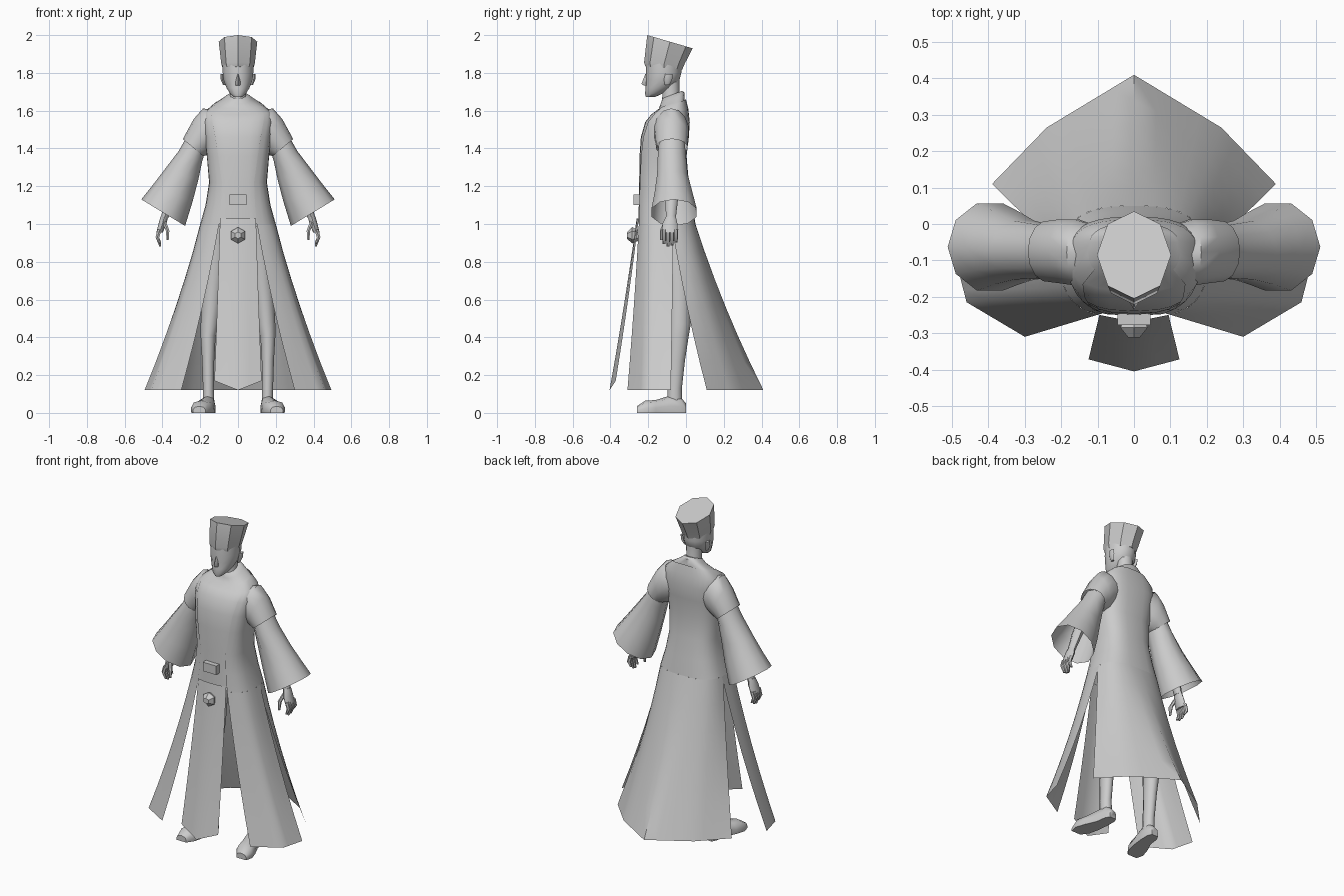
import bpy, math
from mathutils import Vector

cube = bpy.data.objects.get("Cube")
if cube:
    bpy.data.objects.remove(cube)

grey = bpy.data.materials.new("plain grey")
grey.use_nodes = True
COLOUR = (0.6, 0.6, 0.6, 1)
grey.diffuse_color = COLOUR
grey.node_tree.nodes["Principled BSDF"].inputs["Base Color"].default_value = COLOUR


def skin(name, rows, closed=True, caps=(False, False), angle=50):
    """Bridge equal-length rows of points into one smooth surface."""
    n = len(rows[0])
    faces = []
    for r in range(len(rows) - 1):
        for i in range(n if closed else n - 1):
            j = (i + 1) % n
            faces.append((r * n + i, r * n + j, (r + 1) * n + j, (r + 1) * n + i))
    if caps[0]:
        faces.append(tuple(reversed(range(n))))
    if caps[1]:
        faces.append(tuple(range((len(rows) - 1) * n, len(rows) * n)))
    mesh = bpy.data.meshes.new(name)
    mesh.from_pydata([p for row in rows for p in row], [], faces)
    mesh.materials.append(grey)
    ob = bpy.data.objects.new(name, mesh)
    bpy.context.collection.objects.link(ob)
    bpy.ops.object.select_all(action='DESELECT')
    ob.select_set(True)
    bpy.context.view_layer.objects.active = ob
    bpy.ops.object.mode_set(mode='EDIT')
    bpy.ops.mesh.select_all(action='SELECT')
    bpy.ops.mesh.normals_make_consistent(inside=False)
    bpy.ops.object.mode_set(mode='OBJECT')
    bpy.ops.object.shade_smooth_by_angle(angle=math.radians(angle))
    return ob


def arc(z, rx, yf, yb, start=0, end=360, n=16, p=1.0, tilt=0, cx=0):
    """Squared oval in plan; angle 0 is the front, 90 the model's left."""
    cy, pts = (yf + yb) / 2, []
    for i in range(n):
        a = math.radians(start + (end - start) * i / (n if end - start == 360 else n - 1))
        s, c = math.sin(a), math.cos(a)
        pts.append((cx + rx * math.copysign(abs(s) ** p, s),
                    cy - (yb - yf) / 2 * math.copysign(abs(c) ** p, c), z - tilt * c))
    return pts


def resample(points, n):
    pts, out = [Vector(p) for p in points], []
    for i in range(n):
        t = i / (n - 1) * (len(pts) - 1)
        k = min(int(t), len(pts) - 2)
        out.append(pts[k].lerp(pts[k + 1], t - k))
    return out


def panel(name, top, bottom, bow=0.0, steps=6):
    """Hanging cloth between two edges, bowed slightly inward."""
    top, bottom = [Vector(p) for p in top], resample(bottom, len(top))
    rows = []
    for k in range(steps + 1):
        t = k / steps
        u = t - bow * t * (1 - t)
        rows.append([Vector((*a.lerp(b, u).xy, a.z + (b.z - a.z) * t))
                     for a, b in zip(top, bottom)])
    return skin(name, rows, closed=False)


def tube(name, rings, side=1, n=10, caps=(False, False), angle=50):
    """Rings as inner x,z, outer x,z, then middle and half depth in y."""
    rows = []
    for xi, zi, xo, zo, y, ry in rings:
        row = []
        for i in range(n):
            a = math.tau * i / n
            c = (1 + math.cos(a)) / 2
            row.append((side * (xi + (xo - xi) * c), y + ry * math.sin(a), zi + (zo - zi) * c))
        rows.append(row)
    return skin(name, rows, caps=caps, angle=angle)


def limb(name, path, side=1, n=8):
    """Near-vertical limb through (x, y, z, rx, ry)."""
    rows = [arc(z, rx, y - ry, y + ry, n=n, cx=side * x) for x, y, z, rx, ry in path]
    return skin(name, rows, caps=(True, True))


# Robe: closed inner layer and open coat sharing one set of sections
SQ = 0.72
body = [  # z, half width, front y, back y, half opening, tilt
    (1.00, .200, -.258, .050, .100, 0),
    (1.10, .172, -.256, .035, .090, 0),
    (1.22, .153, -.254, .015, .085, 0),
    (1.36, .165, -.252, .003, .105, 0),
    (1.46, .175, -.245, .015, .120, 0),
    (1.54, .185, -.222, .020, .135, 0),
    (1.595, .175, -.190, .012, .140, .015),
    (1.635, .125, -.150, .000, .108, .025)]
inner = [arc(z, rx * .97, yf + .006, yb - .008, n=24, p=SQ, tilt=t)
         for z, rx, yf, yb, _, t in body]
inner.append(arc(1.665, .07, -.135, -.008, n=24, p=.85, tilt=.03))
inner.append(arc(1.685, .048, -.125, -.02, n=24, tilt=.02))
skin("inner_robe", inner, caps=(False, True))

coat = []
for z, rx, yf, yb, xe, t in body:
    a0 = math.degrees(math.asin((xe / rx) ** (1 / SQ)))
    coat.append(arc(z, rx, yf, yb, a0, 360 - a0, n=25, p=SQ, tilt=t))
skin("coat", coat, closed=False)

# Skirt panels
HEM = .12
z, rx, yf, yb, xe, _ = body[0]
back_hem = [(.39, .11, HEM), (.24, .265, HEM), (0, .41, HEM),
            (-.24, .265, HEM), (-.39, .11, HEM)]
panel("back_skirt", arc(z, rx, yf, yb, 95, 265, n=17, p=SQ), back_hem, .22)
a0 = math.degrees(math.asin((xe / rx) ** (1 / SQ)))
for s, word in ((1, "left"), (-1, "right")):
    top = [(s * x, y, zz) for x, y, zz in arc(z, rx, yf, yb, a0, 98, n=9, p=SQ)]
    panel(word + "_skirt", top,
          [(s * .30, -.31, HEM), (s * .46, -.215, HEM), (s * .495, -.08, HEM)], .22)
panel("front_skirt", [(-.095, -.25, 1.03), (-.05, -.259, 1.03), (0, -.261, 1.03),
                      (.05, -.259, 1.03), (.095, -.25, 1.03)],
      [(-.125, -.372, .17), (0, -.405, HEM), (.125, -.372, .17)], .15)

# Head, nose and ears
skin("neck", [arc(1.62, .055, -.13, -.02, n=12), arc(1.68, .043, -.125, -.035, n=12),
              arc(1.78, .048, -.13, -.035, n=12)])
skin("head", [arc(1.672, .022, -.212, -.165, n=14), arc(1.69, .043, -.217, -.125, n=14),
              arc(1.72, .062, -.214, -.075, n=14), arc(1.76, .078, -.212, -.035, n=14),
              arc(1.80, .083, -.213, -.025, n=14), arc(1.85, .083, -.21, -.025, n=14)],
     caps=(True, True))
skin("nose", [arc(1.732, .014, -.222, -.19, n=4), arc(1.742, .014, -.236, -.19, n=4),
              arc(1.795, .007, -.215, -.19, n=4)], caps=(True, True))
for s, word in ((1, "left"), (-1, "right")):
    limb(word + "_ear", [(.073, -.10, 1.735, .007, .012), (.083, -.095, 1.765, .010, .022),
                         (.086, -.09, 1.795, .008, .02)], s, 6)

# Hat with a slanted crown
skin("hat", [arc(1.825, .082, -.215, -.02, n=8, tilt=-.008),
             arc(1.85, .089, -.222, -.008, n=8, tilt=-.004),
             arc(1.965, .102, -.205, .035, n=8, tilt=-.035)], caps=(True, True), angle=35)

# Belt buckle and hanging ornament
skin("buckle", [[(x, y, zz) for x, zz in ((-.046, 1.1), (.046, 1.1), (.046, 1.155), (-.046, 1.155))]
                for y in (-.24, -.278)], caps=(True, True), angle=20)
hexagon = [(math.sin(math.tau * i / 6), math.cos(math.tau * i / 6)) for i in range(6)]
skin("ornament", [[(r * x, y, .94 + r * c) for x, c in hexagon]
                  for y, r in ((-.255, .03), (-.285, .043), (-.312, .018))],
     caps=(True, True), angle=20)

for s, word in ((1, "left"), (-1, "right")):
    # Shoulder cap and wide open sleeve
    tube(word + "_shoulder", [(.09, 1.42, .11, 1.60, -.09, .085),
                              (.13, 1.38, .185, 1.612, -.078, .093),
                              (.16, 1.365, .235, 1.555, -.075, .09),
                              (.185, 1.36, .292, 1.45, -.075, .084)], s, 14)
    tube(word + "_sleeve", [(.175, 1.38, .275, 1.455, -.075, .072),
                            (.19, 1.33, .315, 1.385, -.075, .078),
                            (.21, 1.235, .395, 1.28, -.072, .085),
                            (.24, 1.12, .46, 1.195, -.066, .105),
                            (.28, .99, .512, 1.13, -.063, .126)], s, 10)
    # Forearm, palm, fingers and thumb
    limb(word + "_forearm", [(.27, -.075, 1.35, .035, .04), (.35, -.075, 1.15, .03, .035),
                             (.39, -.08, 1.03, .02, .026)], s)
    limb(word + "_palm", [(.39, -.08, 1.04, .02, .026), (.40, -.085, 1.0, .021, .04),
                          (.415, -.085, .955, .017, .042)], s)
    for k in range(4):
        y, drop = -.116 + k * .021, (.012, 0, .004, .02)[k]
        limb(word + "_finger_%d" % (k + 1), [(.415, y, .97, .013, .012),
                                             (.427, y, .93, .011, .011),
                                             (.412, y, .882 + drop, .006, .007)], s, 6)
    limb(word + "_thumb", [(.39, -.105, 1.01, .012, .014), (.373, -.125, .965, .011, .013),
                           (.372, -.13, .915, .006, .007)], s, 6)
    # Leg
    limb(word + "_leg", [(.155, -.06, .04, .032, .04), (.157, -.06, .13, .03, .038),
                         (.158, -.05, .28, .034, .045), (.158, -.04, .41, .042, .055),
                         (.15, -.035, .47, .05, .06), (.13, -.035, .68, .06, .065),
                         (.10, -.06, .99, .07, .08)], s, 10)
    # Shoe, lofted from heel to toe
    rows = []
    for y, x, w, h in ((.0, .153, .022, .05), (-.03, .155, .035, .085), (-.09, .16, .038, .09),
                       (-.16, .18, .05, .068), (-.215, .195, .052, .065), (-.26, .205, .032, .035)):
        rows.append([(s * (x + w * a), y, h * b) for a, b in
                     ((-1, 0), (1, 0), (1.05, .4), (.75, .85), (0, 1), (-.75, .85), (-1.05, .4))])
    skin(word + "_shoe", rows, caps=(True, True))
